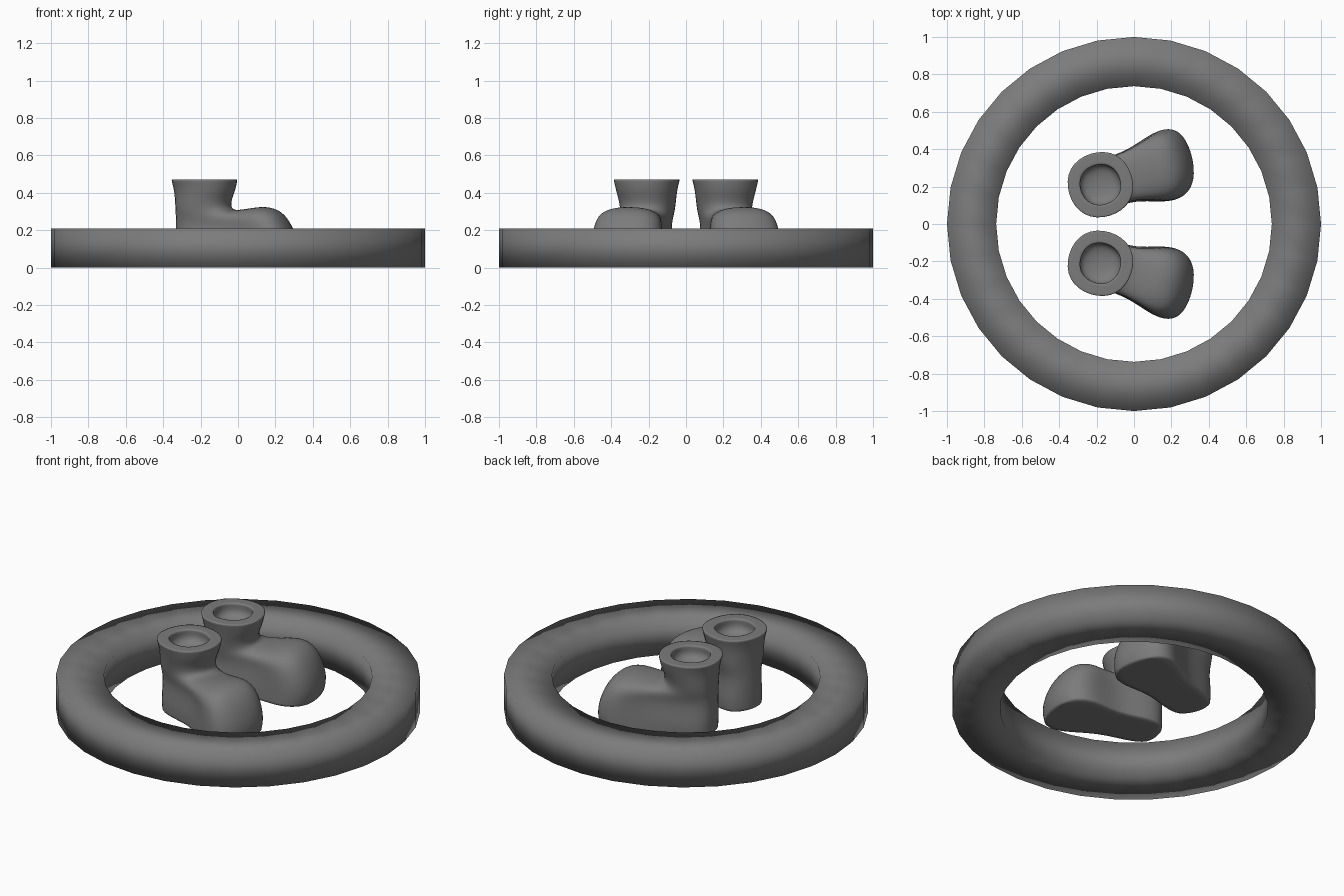
import bpy, bmesh, math
from mathutils import Vector

if "Cube" in bpy.data.objects:
    bpy.data.objects.remove(bpy.data.objects["Cube"])

grey = bpy.data.materials.new("mid grey")
grey.diffuse_color = (0.2, 0.2, 0.2, 1)
grey.use_nodes = True
grey.node_tree.nodes["Principled BSDF"].inputs["Base Color"].default_value = grey.diffuse_color


def make_object(name, bm):
    bmesh.ops.recalc_face_normals(bm, faces=bm.faces[:])
    for f in bm.faces:
        f.smooth = True
    me = bpy.data.meshes.new(name)
    bm.to_mesh(me)
    bm.free()
    me.materials.append(grey)
    ob = bpy.data.objects.new(name, me)
    bpy.context.collection.objects.link(ob)
    return ob


# Base ring: square section swept round 32 sides
bm = bmesh.new()
N = 32
section = [(1.0, 0), (1.0, 0.21), (0.737, 0.21), (0.737, 0)]
loops = []
for i in range(N):
    a = 2 * math.pi * i / N
    loops.append([bm.verts.new((r * math.cos(a), r * math.sin(a), z)) for r, z in section])
for i in range(N):
    p, q = loops[i], loops[(i + 1) % N]
    for k in range(4):
        bm.faces.new((p[k], q[k], q[(k + 1) % 4], p[(k + 1) % 4]))
make_object("base_ring", bm)

# Boot: foot loops, then a shaft growing from the heel
ANG, OX, OY = math.radians(17), -0.18, 0.21
bm = bmesh.new()
crease = bm.edges.layers.float.new("crease_edge")


def vert(u, v, z):
    return bm.verts.new((OX + u * math.cos(ANG) - v * math.sin(ANG),
                         OY + u * math.sin(ANG) + v * math.cos(ANG), z))


def bridge(a, b):
    n = len(a)
    for k in range(n):
        bm.faces.new((a[k], a[(k + 1) % n], b[(k + 1) % n], b[k]))


def sharpen(loop, value):
    for k in range(len(loop)):
        bm.edges.get((loop[k], loop[(k + 1) % len(loop)]))[crease] = value


def caps(l):
    bm.faces.new((l[2], l[3], l[6], l[7]))
    bm.faces.new((l[3], l[4], l[5], l[6]))


def square(c, z, grow=0.0):
    return [vert(-c, c, z), vert(-c, -c, z), vert(c + grow, -c, z), vert(c + grow, c, z)]


outline = [(-.112, .108), (-.112, -.108), (.13, -.135), (.34, -.192),
           (.485, -.115), (.50, .11), (.37, .182), (.14, .128)]
sole = [vert(u * .98, v * .96, .03) for u, v in outline]
low = [vert(u, v, .11) for u, v in outline]
high = [vert(u if u < .2 else .2 + (u - .2) * .9, v * .94, .22) for u, v in outline]
top = [vert(*p) for p in [(-.114, .113, .31), (-.114, -.113, .31), (.122, -.105, .30),
                          (.31, -.11, .312), (.41, -.065, .293),
                          (.42, .065, .293), (.32, .11, .312), (.122, .105, .30)]]
bridge(sole, low)
bridge(low, high)
bridge(high, top)
caps(top)
caps(sole)
bm.faces.new((sole[0], sole[1], sole[2], sole[7]))
sharpen(sole, 0.6)
shaft = [[top[0], top[1], top[2], top[7]], square(.117, .40), square(.127, .47),
         square(.079, .47), square(.066, .40)]
for a, b in zip(shaft, shaft[1:]):
    bridge(a, b)
bm.faces.new(shaft[-1])
sharpen(shaft[2], 0.6)
sharpen(shaft[3], 0.5)
boots = make_object("boots", bm)

sub = boots.modifiers.new("smooth", 'SUBSURF')
sub.levels = sub.render_levels = 3

# Fit the cage so that the smoothed surface passes near the drawn points
me = boots.data
goal = [v.co.copy() for v in me.vertices]
for step in range(6):
    dg = bpy.context.evaluated_depsgraph_get()
    dg.update()
    ev = boots.evaluated_get(dg)
    em = ev.to_mesh()
    now = [em.vertices[i].co.copy() for i in range(len(goal))]
    ev.to_mesh_clear()
    for v, g, n in zip(me.vertices, goal, now):
        v.co += (g - n) * 0.7
    me.update()
    boots.update_tag()

# Second boot mirrored across y
mir = boots.modifiers.new("pair", 'MIRROR')
mir.use_axis = (False, True, False)
mir.use_mirror_merge = False
